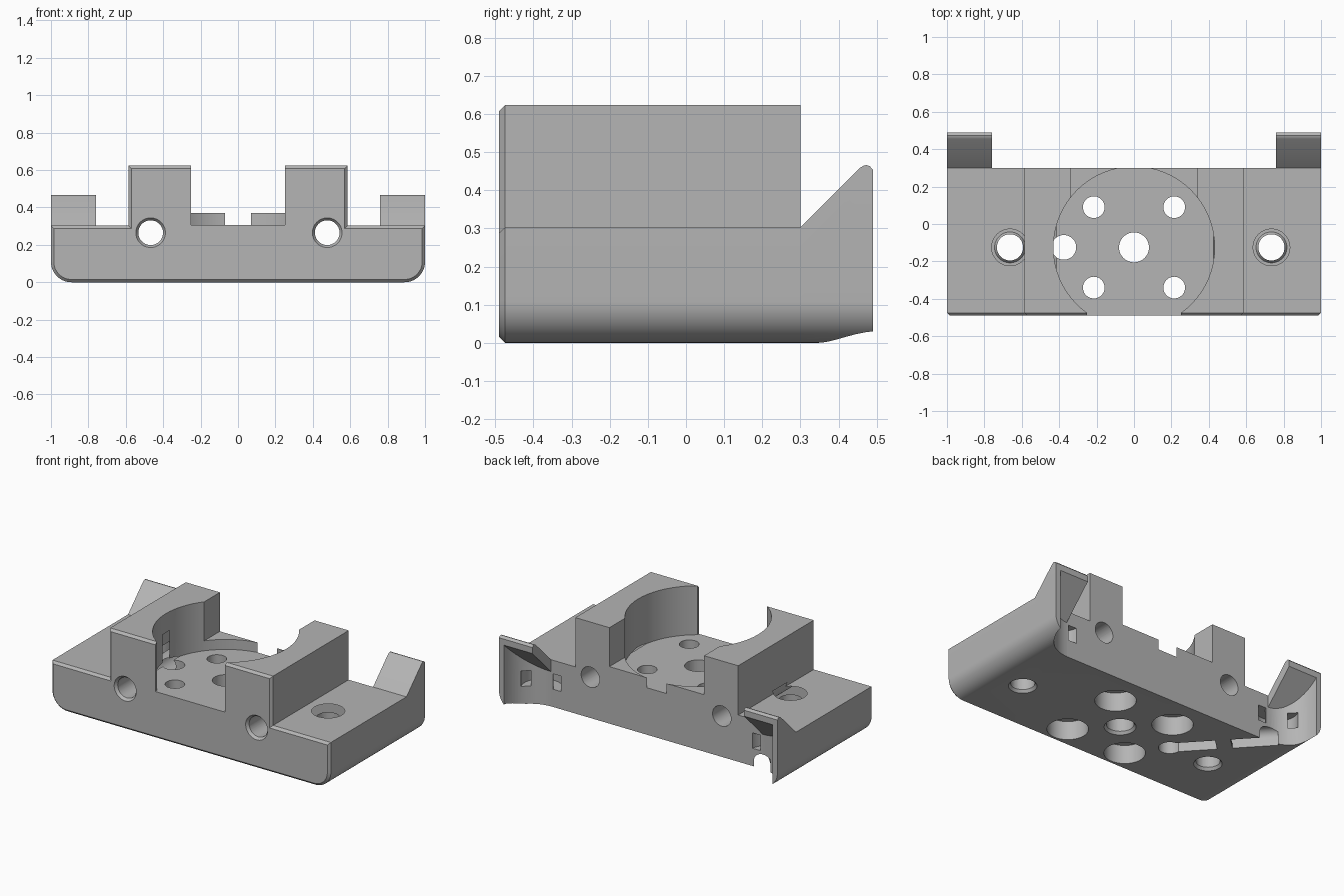
import bpy, bmesh
from math import pi, cos, sin, atan2, hypot
from mathutils import Matrix

if "Cube" in bpy.data.objects:
    bpy.data.objects.remove(bpy.data.objects["Cube"])

grey = bpy.data.materials.new("plain_grey")
grey.use_nodes = True
grey.diffuse_color = (0.46, 0.46, 0.46, 1)
grey.node_tree.nodes["Principled BSDF"].inputs["Base Color"].default_value = (0.46, 0.46, 0.46, 1)

FRONT, BACK, LIP = -0.49, 0.30, 0.49
SHOULDER, TOWER, FLOOR, STEP = 0.303, 0.623, 0.305, 0.37
ROUND, MID_Y = 0.11, -0.125


def make(name, bm):
    bmesh.ops.recalc_face_normals(bm, faces=bm.faces)
    mesh = bpy.data.meshes.new(name)
    bm.to_mesh(mesh)
    bm.free()
    mesh.materials.append(grey)
    obj = bpy.data.objects.new(name, mesh)
    bpy.context.collection.objects.link(obj)
    return obj


def extrude(name, points, axis, start, end, chamfer=0):
    """Extrude a flat outline along x (points y,z) or y (points x,z)."""
    bm = bmesh.new()
    place = (lambda a, b: (start, a, b)) if axis == 0 else (lambda a, b: (a, start, b))
    face = bm.faces.new([bm.verts.new(place(a, b)) for a, b in points])
    ring = list(face.edges)
    new = bmesh.ops.extrude_face_region(bm, geom=[face], use_keep_orig=True)["geom"]
    for v in new:
        if isinstance(v, bmesh.types.BMVert):
            v.co[axis] = end
    bmesh.ops.recalc_face_normals(bm, faces=bm.faces)
    if chamfer:
        bmesh.ops.bevel(bm, geom=ring, offset=chamfer, segments=1, affect='EDGES')
    return make(name, bm)


def box(name, low, high):
    pts = [(low[0], low[2]), (high[0], low[2]), (high[0], high[2]), (low[0], high[2])]
    return extrude(name, pts, 1, low[1], high[1])


def round_cutter(x, y, z, r, length, r2=None, turn=None):
    """Cylinder or cone that starts at a point and runs along +z, or as turned."""
    bm = bmesh.new()
    bmesh.ops.create_cone(bm, cap_ends=True, segments=64, radius1=r,
                          radius2=r if r2 is None else r2, depth=length,
                          matrix=Matrix.Translation((0, 0, length / 2)))
    bm.transform(Matrix.Translation((x, y, z)) @ (turn or Matrix()))
    return make("cutter", bm)


def cut(target, cutter, keep=False):
    mod = target.modifiers.new("cut", 'BOOLEAN')
    mod.object, mod.operation, mod.solver = cutter, 'DIFFERENCE', 'EXACT'
    bpy.context.view_layer.objects.active = target
    bpy.ops.object.modifier_apply(modifier=mod.name)
    if not keep:
        bpy.data.objects.remove(cutter)


def corner(side, steps=16):
    """Rounded lower corner, from the underside out to the flank."""
    c = 1 - ROUND
    return [(side * (c + ROUND * sin(i * pi / 2 / steps)),
             ROUND - ROUND * cos(i * pi / 2 / steps)) for i in range(steps + 1)]


# Main block with its two towers still joined
outline = corner(1) + [(1, SHOULDER), (0.585, SHOULDER), (0.585, TOWER)]
outline += [(-x, z) for x, z in reversed(outline)]
body = extrude("main_body", outline, 1, FRONT, BACK, 0.015)

# Round seat between the towers, open to front and back
cut(body, round_cutter(0, MID_Y, FLOOR, 0.431, 1))
cut(body, box("cutter", (-0.25, -0.6, FLOOR), (0.25, -0.4, 1)))
cut(body, box("cutter", (-0.34, 0.1, STEP), (0.34, 0.4, 1)))

# Lengthwise holes with countersunk mouths
to_back = Matrix.Rotation(-pi / 2, 4, 'X')
for x in (-0.467, 0.477):
    cut(body, round_cutter(x, -0.6, 0.265, 0.066, 1.2, turn=to_back))
    cut(body, round_cutter(x, FRONT - 0.005, 0.265, 0.083, 0.025, 0.064, to_back))

# Bolt holes, counterbored from below
for x in (-0.215, 0.215):
    for y in (MID_Y - 0.215, MID_Y + 0.215):
        cut(body, round_cutter(x, y, -0.1, 0.058, 0.6))
        cut(body, round_cutter(x, y, -0.1, 0.12, 0.22))

# Centre hole, cable hole and the two shoulder holes
for x, r in ((0, 0.08), (-0.375, 0.066), (-0.663, 0.07), (0.735, 0.07)):
    cut(body, round_cutter(x, MID_Y, -0.1, r, 0.6))
for x, r in ((0, 0.08), (-0.663, 0.07), (0.735, 0.07)):
    cut(body, round_cutter(x, MID_Y, -0.01, r + 0.02, 0.03, r - 0.002))
for x in (-0.663, 0.735):
    cut(body, round_cutter(x, MID_Y, SHOULDER - 0.04, 0.078, 0.06, 0.108))

# Flared lips at the rear corners
lips = []
for side, name in ((1, "left_rear_lip"), (-1, "right_rear_lip")):
    inner = side * 0.76
    pts = [(inner, 0)] + corner(side) + [(side, 0.5), (inner, 0.5)]
    lip = extrude(name, pts, 1, BACK, LIP)
    above = [(0.2, SHOULDER), (BACK, SHOULDER), (0.455, 0.458), (0.465, 0.464),
             (0.473, 0.466), (0.482, 0.463), (LIP, 0.454), (0.6, 0.454), (0.6, 0.7), (0.2, 0.7)]
    cut(lip, extrude("cutter", above, 0, -1.2, 1.2))
    # Curved scoop under the sloping lip
    scoop = round_cutter(inner, 0.507, -0.1, 0.206, 1)
    for v in scoop.data.vertices:
        if v.co.z > 0:
            v.co.z = v.co.y - 0.075
    cut(lip, scoop)
    lips.append(lip)

    # Curved square tunnel that opens on the rear wall and in the scoop
    ring = round_cutter(side * 0.81, 0.32, 0.115, 0.125, 0.1)
    cut(ring, round_cutter(side * 0.81, 0.32, 0, 0.068, 0.4))
    cut(body, ring, keep=True)
    cut(lip, ring)

# Cable groove under the block, from the cable hole to the rear corner
start, end = (-0.375, MID_Y), (-0.80, 0.335)
dx, dy = end[0] - start[0], end[1] - start[1]
length, angle = hypot(dx, dy), atan2(dy, dx)
spin = Matrix.Rotation(angle, 4, 'Z')
pipe = spin @ Matrix.Rotation(pi / 2, 4, 'Y')


def groove_box(name, a, b, low, high, half):
    bar = box(name, (a, -half, low), (b, half, high))
    bar.data.transform(Matrix.Translation((start[0], start[1], 0)) @ spin)
    return bar


for target in (body, lips[1]):
    cut(target, round_cutter(*start, 0.045, 0.05, length, turn=pipe))
    cut(target, groove_box("cutter", 0, length, -0.1, 0.045, 0.05))
groove_box("cable_clip", 0.27, 0.36, 0, 0.025, 0.052)

# Smooth the round walls, keep the edges crisp
for obj in [body] + lips:
    bpy.ops.object.select_all(action='DESELECT')
    obj.select_set(True)
    bpy.context.view_layer.objects.active = obj
    bpy.ops.object.shade_smooth_by_angle(angle=pi / 6)
